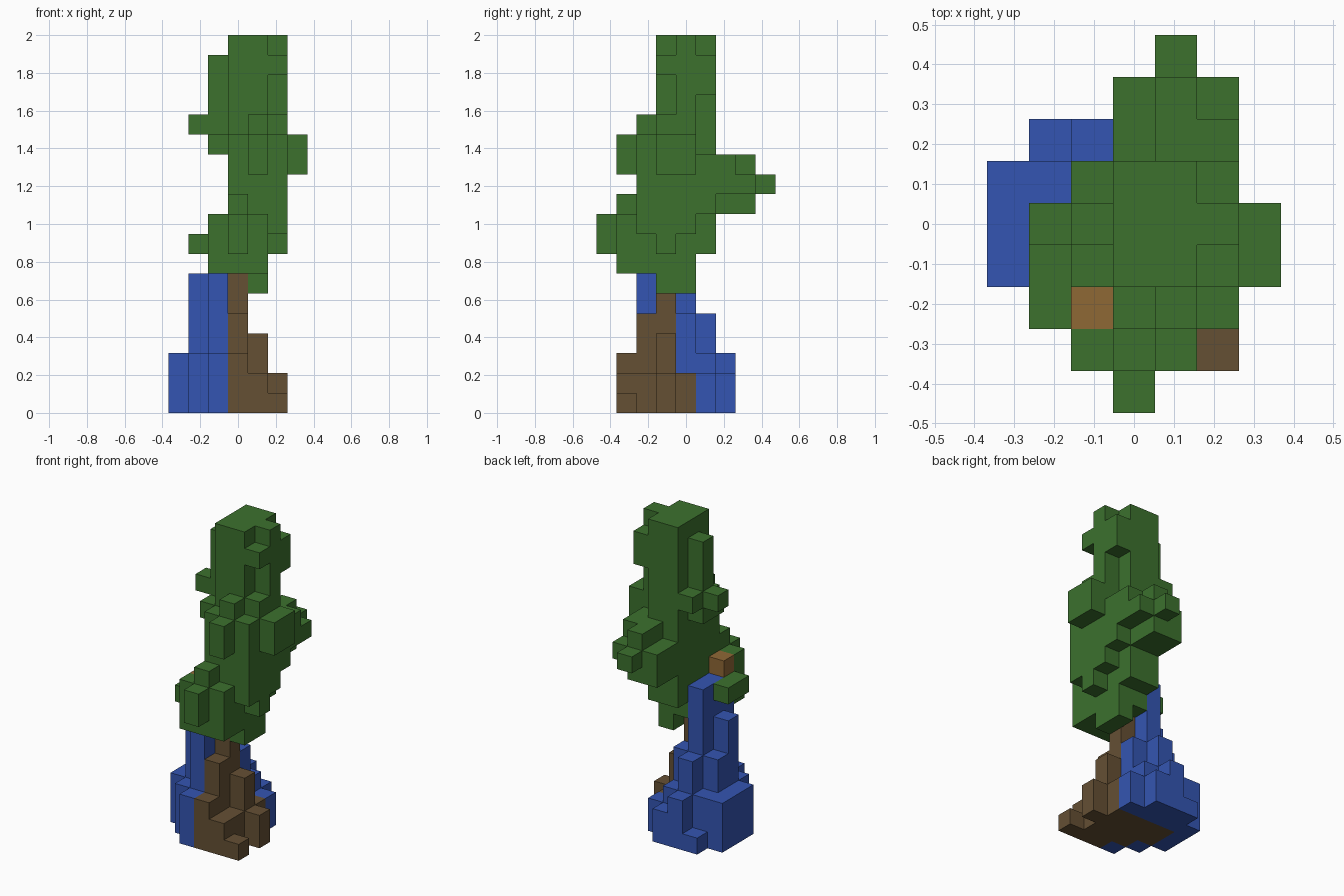
import bpy
import bmesh
from mathutils import Vector

old = bpy.data.objects.get("Cube")
if old:
    bpy.data.objects.remove(old, do_unlink=True)

# The model is a stack of equal cubes on a grid
GRID = Vector((7, 9, 19))
SIZE = 2 / GRID.z
cells = {}


def block(part, x, y, z):
    """Fill a range of cells; each range is (first, end)."""
    for i in range(*x):
        for j in range(*y):
            for k in range(*z):
                cells[i, j, k] = part


def columns(part, heights):
    """Fill upright columns from the ground, given as (x, y, height)."""
    for i, j, height in heights:
        block(part, (i, i + 1), (j, j + 1), (0, height))


def make_material(name, colour):
    material = bpy.data.materials.new(name)
    material.use_nodes = True
    material.diffuse_color = (*colour, 1)
    shader = material.node_tree.nodes["Principled BSDF"]
    shader.inputs["Base Color"].default_value = (*colour, 1)
    shader.inputs["Roughness"].default_value = 0.9
    return material


def build_part(name, material):
    """Make a mesh from the outward cube faces of one part."""
    bm = bmesh.new()
    for cell, part in cells.items():
        if part != name:
            continue
        for axis in range(3):
            for sign in (-1, 1):
                neighbour = list(cell)
                neighbour[axis] += sign
                if tuple(neighbour) in cells:
                    continue
                normal, side = Vector(), Vector()
                normal[axis] = sign / 2
                side[(axis + 1) % 3] = 1 / 2
                up = normal.cross(side) * 2
                centre = Vector(cell) + Vector((1, 1, 1)) / 2 + normal
                corners = (-side - up, side - up, side + up, up - side)
                bm.faces.new([bm.verts.new(centre + c) for c in corners])
    bmesh.ops.remove_doubles(bm, verts=bm.verts, dist=SIZE / 100)
    for vert in bm.verts:
        vert.co.x -= GRID.x / 2
        vert.co.y -= GRID.y / 2
        vert.co *= SIZE
    mesh = bpy.data.meshes.new(name)
    bm.to_mesh(mesh)
    bm.free()
    mesh.materials.append(material)
    bpy.context.collection.objects.link(bpy.data.objects.new(name, mesh))


# Blue columns around the back and right of the base
columns("blue_base", [
    (2, 1, 3), (1, 2, 3), (2, 2, 9),
    (0, 3, 3), (1, 3, 7), (2, 3, 9),
    (0, 4, 3), (1, 4, 5), (2, 4, 9), (3, 4, 5),
    (0, 5, 3), (1, 5, 3), (2, 5, 5), (3, 5, 3), (4, 5, 2),
    (1, 6, 1), (2, 6, 3), (3, 6, 2),
])

# Brown columns at the front, and the brown core underneath
columns("brown_base", [
    (3, 1, 3), (4, 1, 2), (5, 1, 1),
    (3, 2, 5), (4, 2, 2),
    (3, 3, 7), (4, 3, 4), (5, 3, 2), (4, 4, 2),
])
block("brown_base", (1, 4), (3, 5), (0, 1))
block("brown_base", (2, 3), (2, 3), (0, 1))

# Lower body with its stepped front
block("lower_body", (3, 5), (2, 5), (7, 10))
block("lower_body", (3, 5), (5, 6), (8, 10))
block("lower_body", (3, 4), (0, 1), (8, 10))
block("lower_body", (3, 4), (1, 2), (7, 11))
block("lower_body", (4, 5), (1, 2), (7, 10))
block("lower_body", (2, 3), (1, 2), (7, 10))
block("lower_body", (1, 2), (2, 4), (8, 9))
block("lower_body", (5, 6), (3, 4), (8, 9))
block("lower_body", (4, 5), (3, 5), (6, 7))

# Upper body with a side block and a front block
block("upper_body", (3, 5), (2, 6), (10, 14))
block("upper_body", (5, 6), (2, 5), (9, 14))
block("upper_body", (5, 6), (5, 6), (10, 13))
block("upper_body", (6, 7), (3, 5), (12, 14))
block("upper_body", (4, 5), (1, 2), (12, 14))

# Bulge on the back
block("back_bulge", (4, 5), (6, 8), (10, 13))
block("back_bulge", (3, 4), (6, 8), (10, 12))
block("back_bulge", (5, 6), (6, 7), (11, 13))
block("back_bulge", (5, 6), (7, 8), (11, 12))
block("back_bulge", (4, 5), (8, 9), (11, 12))

# Shoulder ledges under the top
block("shoulders", (3, 5), (3, 6), (14, 15))
block("shoulders", (4, 5), (2, 3), (14, 15))
block("shoulders", (5, 6), (3, 4), (14, 15))
block("shoulders", (1, 2), (4, 5), (14, 15))
block("shoulders", (2, 3), (5, 6), (14, 15))
block("shoulders", (2, 3), (3, 5), (13, 14))

# Tall top with side ribs
block("top", (3, 5), (3, 6), (15, 19))
block("top", (5, 6), (4, 5), (14, 19))
block("top", (5, 6), (3, 4), (17, 18))
block("top", (5, 6), (5, 6), (16, 18))
block("top", (2, 3), (4, 5), (14, 18))

# Single tan cube on the right
block("tan_cube", (2, 3), (2, 3), (9, 10))

green = make_material("leaf green", (0.045, 0.165, 0.027))
blue = make_material("blue", (0.034, 0.091, 0.445))
brown = make_material("dark brown", (0.13, 0.08, 0.034))
tan = make_material("tan", (0.275, 0.138, 0.036))

for part in ("lower_body", "upper_body", "back_bulge", "shoulders", "top"):
    build_part(part, green)
build_part("blue_base", blue)
build_part("brown_base", brown)
build_part("tan_cube", tan)
